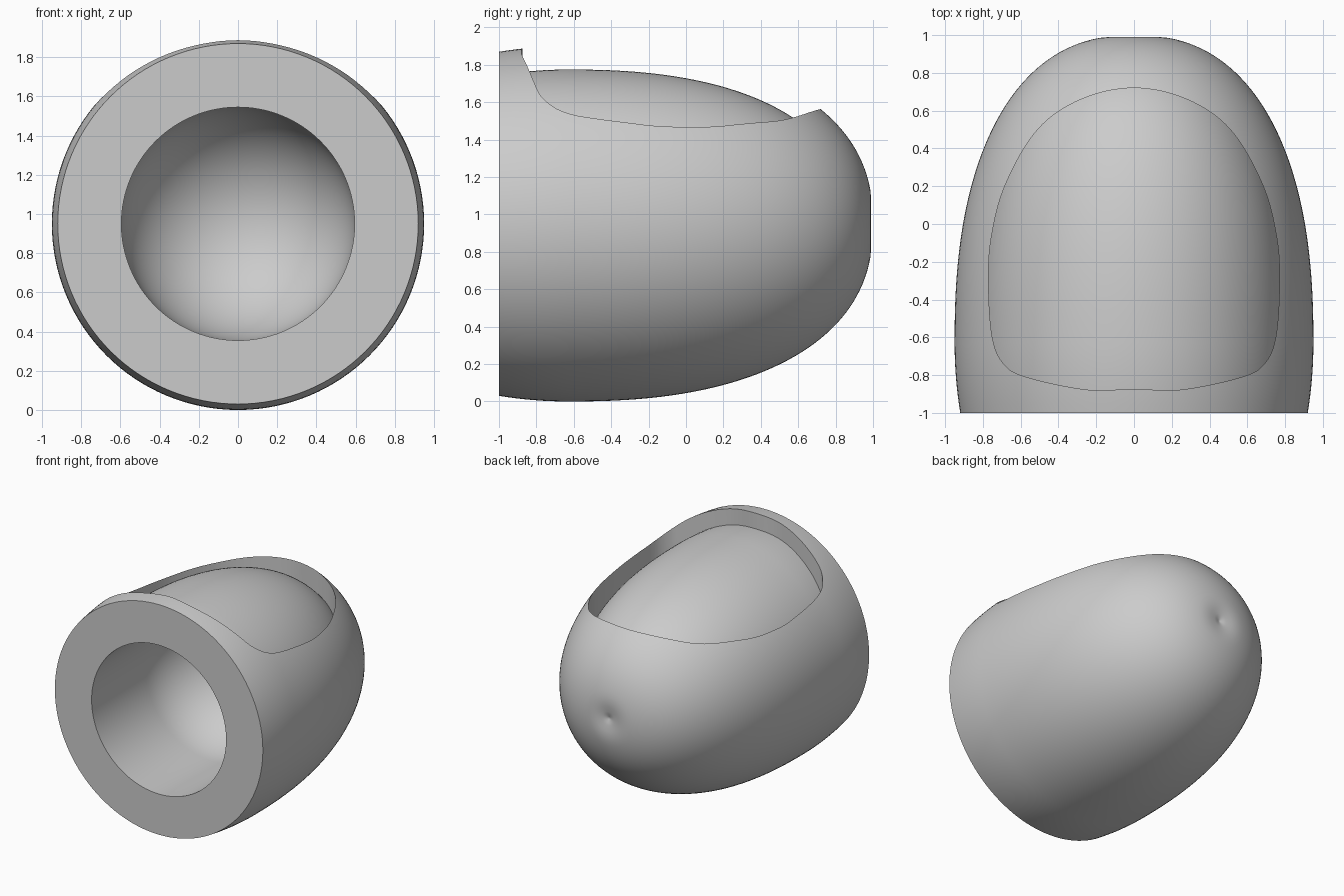
import bpy, bmesh, math
from mathutils import Vector

if "Cube" in bpy.data.objects:
    bpy.data.objects.remove(bpy.data.objects["Cube"])

AXIS_Z = 0.95      # height of the long axis
BELLY_Y = -0.63    # widest station along the axis
SEGMENTS = 128


def new_object(name, bm):
    bmesh.ops.recalc_face_normals(bm, faces=bm.faces[:])
    mesh = bpy.data.meshes.new(name)
    bm.to_mesh(mesh)
    bm.free()
    ob = bpy.data.objects.new(name, mesh)
    bpy.context.collection.objects.link(ob)
    return ob


def revolve(name, profile):
    """Spin (y, radius) points around the long axis; the last point is the pole."""
    bm = bmesh.new()
    rings = []
    for y, r in profile[:-1]:
        rings.append([bm.verts.new((r * math.cos(a), y, AXIS_Z + r * math.sin(a)))
                      for a in (2 * math.pi * i / SEGMENTS for i in range(SEGMENTS))])
    pole = bm.verts.new((0, profile[-1][0], AXIS_Z))
    bm.faces.new(rings[0])
    for i in range(SEGMENTS):
        j = (i + 1) % SEGMENTS
        for a, b in zip(rings, rings[1:]):
            bm.faces.new((a[i], a[j], b[j], b[i]))
        bm.faces.new((rings[-1][i], rings[-1][j], pole))
    return new_object(name, bm)


def shell_profile(radius, length, dimple, power=2.35, steps=44):
    """Gently tapered front, rounded back, with a pinched dimple at the tip."""
    pts = []
    for i in range(8):
        y = -1 + (BELLY_Y + 1) * i / 8
        pts.append((y, radius - 0.22 * (y - BELLY_Y) ** 2))
    for i in range(steps + 1):
        t = math.pi / 2 * i / steps
        r = radius * max(math.cos(t), 0) ** (2 / power) if i < steps else 0
        y = BELLY_Y + length * math.sin(t) ** (2 / power)
        pts.append((y, r))
    # extra rings near the pole keep the dimple smooth
    r_last = pts[-2][1]
    pts[-1:] = [(BELLY_Y + length, r_last * k / 5) for k in (4, 3, 2, 1, 0)]
    return [(y - dimple * max(0, 1 - r / 0.2) ** 2, r) for y, r in pts]


def prism(name, outline, z0, z1):
    bm = bmesh.new()
    face = bm.faces.new([bm.verts.new((x, y, z0)) for x, y in outline])
    top = bmesh.ops.extrude_face_region(bm, geom=[face])["geom"]
    bmesh.ops.translate(bm, vec=(0, 0, z1 - z0),
                        verts=[v for v in top if isinstance(v, bmesh.types.BMVert)])
    return new_object(name, bm)


def smooth_loop(points, steps=8):
    """Closed Catmull-Rom loop through the points."""
    out, n = [], len(points)
    for i in range(n):
        a, b, c, d = (Vector(points[(i + k) % n]) for k in (-1, 0, 1, 2))
        for s in range(steps):
            t = s / steps
            out.append(0.5 * (2 * b + (c - a) * t + (2 * a - 5 * b + 4 * c - d) * t * t
                              + (3 * b - a - 3 * c + d) * t ** 3))
    return out


def subtract(target, cutter):
    mod = target.modifiers.new("cut", 'BOOLEAN')
    mod.operation = 'DIFFERENCE'
    mod.solver = 'EXACT'
    mod.object = cutter
    cutter.hide_render = True
    bpy.context.view_layer.update()
    mesh = bpy.data.meshes.new_from_object(
        target.evaluated_get(bpy.context.evaluated_depsgraph_get()))
    target.modifiers.clear()
    target.data = mesh
    bpy.data.objects.remove(cutter)


# Outer shell
body = revolve("shell_body", shell_profile(0.95, 1.63, 0.035))

# Recess in the top: straight walls down to a smaller domed floor
half = [(0.28, 0.66), (0.51, 0.5), (0.68, 0.21), (0.755, -0.07), (0.77, -0.32),
        (0.75, -0.6), (0.69, -0.74), (0.57, -0.81), (0.25, -0.877)]
loop = [(0, 0.72)] + half + [(0, -0.873)] + [(-x, y) for x, y in reversed(half)]
recess = prism("recess_cutter", smooth_loop(loop), AXIS_Z + 0.02, 2.3)
floor = revolve("recess_floor", shell_profile(0.825, 1.51, 0))
subtract(recess, floor)
subtract(body, recess)

# Round bore from the front with a hemispherical end
R, Y0 = 0.595, -0.32
bore = revolve("bore_cutter", [(-1.2, R)] + [
    (Y0 + R * math.sin(math.pi / 2 * i / 24), R * math.cos(math.pi / 2 * i / 24))
    for i in range(25)])
subtract(body, bore)

# Single grey finish
grey = bpy.data.materials.new("plain_grey")
grey.diffuse_color = (0.6, 0.6, 0.6, 1)
grey.use_nodes = True
grey.node_tree.nodes["Principled BSDF"].inputs["Base Color"].default_value = grey.diffuse_color
body.data.materials.clear()
body.data.materials.append(grey)

bpy.context.view_layer.objects.active = body
body.select_set(True)
bpy.ops.object.shade_smooth_by_angle(angle=math.radians(30))
